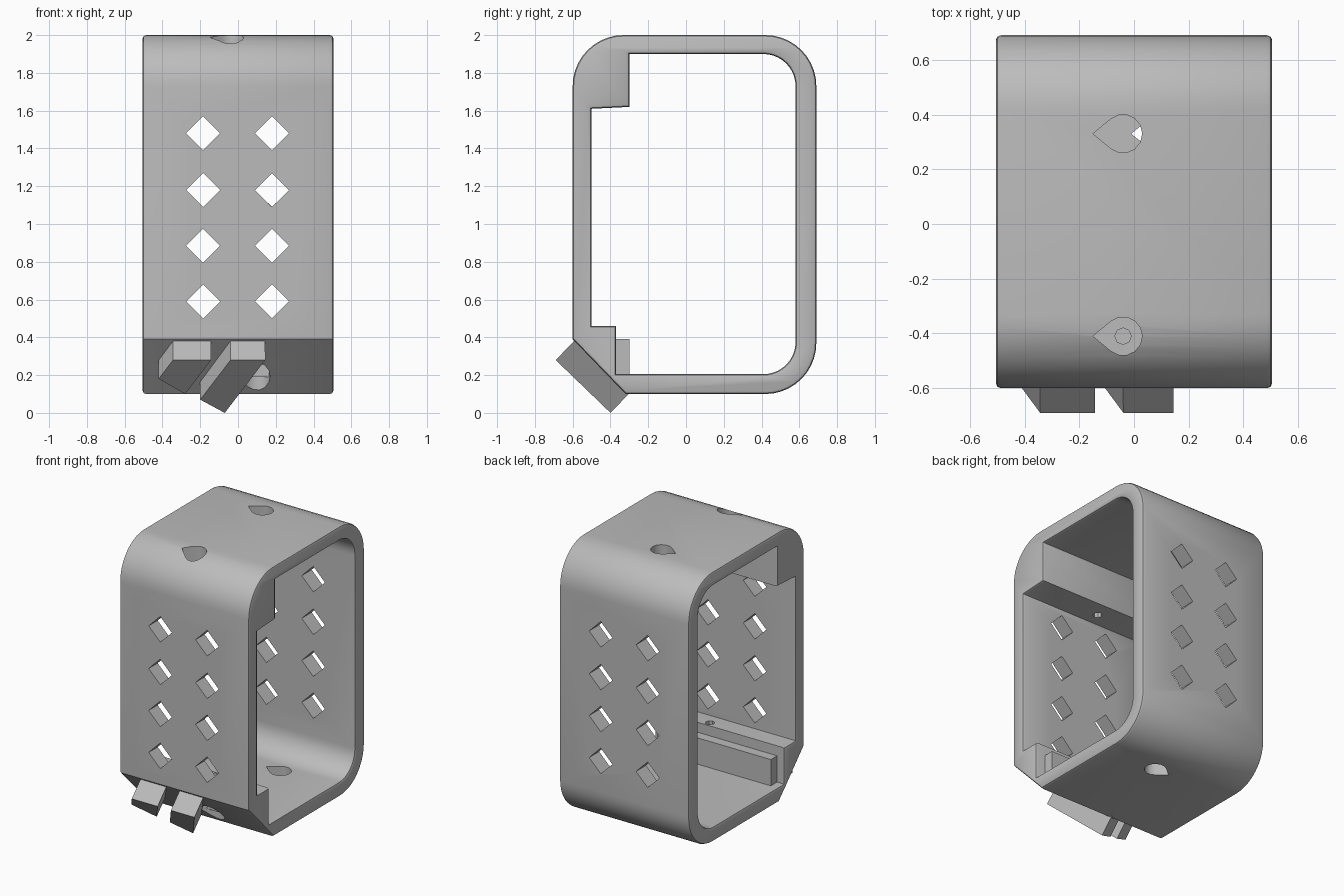
import bpy, bmesh
from math import sin, cos, pi, radians
from mathutils import Matrix, Vector

if "Cube" in bpy.data.objects:
    bpy.data.objects.remove(bpy.data.objects["Cube"], do_unlink=True)

grey = bpy.data.materials.new("plain grey")
grey.use_nodes = True
grey.diffuse_color = (0.5, 0.5, 0.5, 1)
grey.node_tree.nodes["Principled BSDF"].inputs["Base Color"].default_value = grey.diffuse_color


def add(name, data):
    obj = bpy.data.objects.new(name, data)
    bpy.context.scene.collection.objects.link(obj)
    return obj


def from_bmesh(name, bm):
    bmesh.ops.recalc_face_normals(bm, faces=bm.faces)
    mesh = bpy.data.meshes.new(name)
    bm.to_mesh(mesh)
    bm.free()
    mesh.materials.append(grey)
    return add(name, mesh)


def bake(obj):
    """Evaluated mesh of a curve or of an object with modifiers."""
    graph = bpy.context.evaluated_depsgraph_get()
    graph.update()
    return bpy.data.meshes.new_from_object(obj.evaluated_get(graph), depsgraph=graph)


def arc(cy, cz, r, start, n=10):
    """Quarter turn, anticlockwise from a start angle in degrees."""
    return [(cy + r * cos(radians(start + 90 * i / n)),
             cz + r * sin(radians(start + 90 * i / n))) for i in range(n + 1)]


def prism(bm, points, offset):
    """Extrude a closed outline of 3D points by a vector."""
    verts = [bm.verts.new(p) for p in points]
    face = bm.faces.new(verts)
    ext = bmesh.ops.extrude_face_region(bm, geom=[face])["geom"]
    bmesh.ops.translate(bm, vec=offset, verts=[g for g in ext if isinstance(g, bmesh.types.BMVert)])


# Frame outline and its opening, as side profiles with a rounded rim
outer = ([(-0.6, 0.39), (-0.32, 0.1)] + arc(0.42, 0.37, 0.27, -90)
         + arc(0.42, 1.73, 0.27, 0) + arc(-0.33, 1.73, 0.27, 90))
inner = ([(-0.5, 0.46), (-0.37, 0.46), (-0.37, 0.205)] + arc(0.41, 0.375, 0.17, -90)
         + arc(0.41, 1.73, 0.17, 0) + [(-0.3, 1.9), (-0.3, 1.62), (-0.5, 1.61)])
RIM = 0.018
curve = bpy.data.curves.new("frame_profile", "CURVE")
curve.dimensions = "2D"
curve.fill_mode = "BOTH"
curve.extrude = 0.505 - RIM
curve.bevel_depth = RIM
curve.bevel_resolution = 1
curve.offset = -RIM
for outline in (outer, inner):
    spline = curve.splines.new("POLY")
    spline.points.add(len(outline) - 1)
    for point, (y, z) in zip(spline.points, outline):
        point.co = (y, z, 0, 1)
    spline.use_cyclic_u = True
profile = add("frame_profile", curve)
bm = bmesh.new()
bm.from_mesh(bake(profile))
bpy.data.objects.remove(profile, do_unlink=True)
bmesh.ops.remove_doubles(bm, verts=bm.verts, dist=0.0005)
bm.transform(Matrix(((0, 0, 1, 0), (1, 0, 0, 0), (0, 1, 0, 0), (0, 0, 0, 1))))
frame = from_bmesh("frame", bm)

# Diamond openings through the front and back walls
bm = bmesh.new()
D = 0.09
for x in (-0.185, 0.18):
    for z in (0.59, 0.885, 1.18, 1.48):
        prism(bm, [(x - D, -1, z), (x, -1, z - D), (x + D, -1, z), (x, -1, z + D)], (0, 2, 0))


# Teardrop screw holes in the roof and floor
def teardrop(x, y, z, height):
    ring = [(x + 0.07 * cos(a), y + 0.07 * sin(a), z)
            for a in [radians(-130 + 26 * i) for i in range(11)]]
    prism(bm, [(x - 0.11, y, z)] + ring, (0, 0, height))


teardrop(-0.04, 0.33, 1.8, 0.4)
teardrop(-0.04, -0.41, 1.72, 0.4)
teardrop(0.1, 0.33, -0.1, 0.4)
teardrop(0.1, -0.41, -0.1, 0.42)
hole_cutter = from_bmesh("hole_cutter", bm)

# Narrow pilot holes continuing the front screw holes
bm = bmesh.new()
for x, z in ((-0.04, 1.5), (0.1, 0.25)):
    ring = [(x + 0.03 * cos(i * pi / 4), -0.41 + 0.03 * sin(i * pi / 4), z) for i in range(8)]
    prism(bm, ring, (0, 0, 0.3))
pilot_cutter = from_bmesh("pilot_cutter", bm)

for cutter in (hole_cutter, pilot_cutter):
    mod = frame.modifiers.new(cutter.name, "BOOLEAN")
    mod.operation = "DIFFERENCE"
    mod.solver = "EXACT"
    mod.object = cutter
frame_mesh = bake(frame)
frame.modifiers.clear()
frame.data = frame_mesh
for cutter in (hole_cutter, pilot_cutter):
    bpy.data.objects.remove(cutter, do_unlink=True)

# Lower step of the inner ledge
bm = bmesh.new()
prism(bm, [(-0.45, y, z) for y, z in ((-0.38, 0.19), (-0.3, 0.19), (-0.3, 0.39), (-0.38, 0.39))],
      (0.88, 0, 0))
from_bmesh("ledge_step", bm)

# Two slanted lugs on the sloping front edge, cut level at the top
SLOPE = Vector((0, -0.72, 0.694))
INWARD = Vector((0, 0.694, 0.72))
ALONG = Vector((sin(radians(28)), 0, 0)) + SLOPE * cos(radians(28))


def lug(name, left, right):
    bm = bmesh.new()
    rings = []
    for depth, top in ((0, 0.28), (0.14, 0.38)):
        base = [Vector((x, -0.69 + (0.28 - z) * 1.037, z)) + INWARD * depth for x, z in (left, right)]
        tips = [p + ALONG * ((top - p.z) / ALONG.z) for p in base]
        rings.append([bm.verts.new(p) for p in base + tips[::-1]])
    bm.faces.new(rings[0])
    bm.faces.new(rings[1][::-1])
    for i in range(4):
        j = (i + 1) % 4
        bm.faces.new((rings[0][i], rings[0][j], rings[1][j], rings[1][i]))
    from_bmesh(name, bm)


lug("right_lug", (-0.42, 0.18), (-0.28, 0.1))
lug("middle_lug", (-0.2, 0.07), (-0.07, 0.0))

# Smooth the rounded corners of the frame, keeping hard edges
bpy.ops.object.select_all(action="DESELECT")
frame.select_set(True)
bpy.context.view_layer.objects.active = frame
bpy.ops.object.shade_smooth_by_angle(angle=radians(35))
